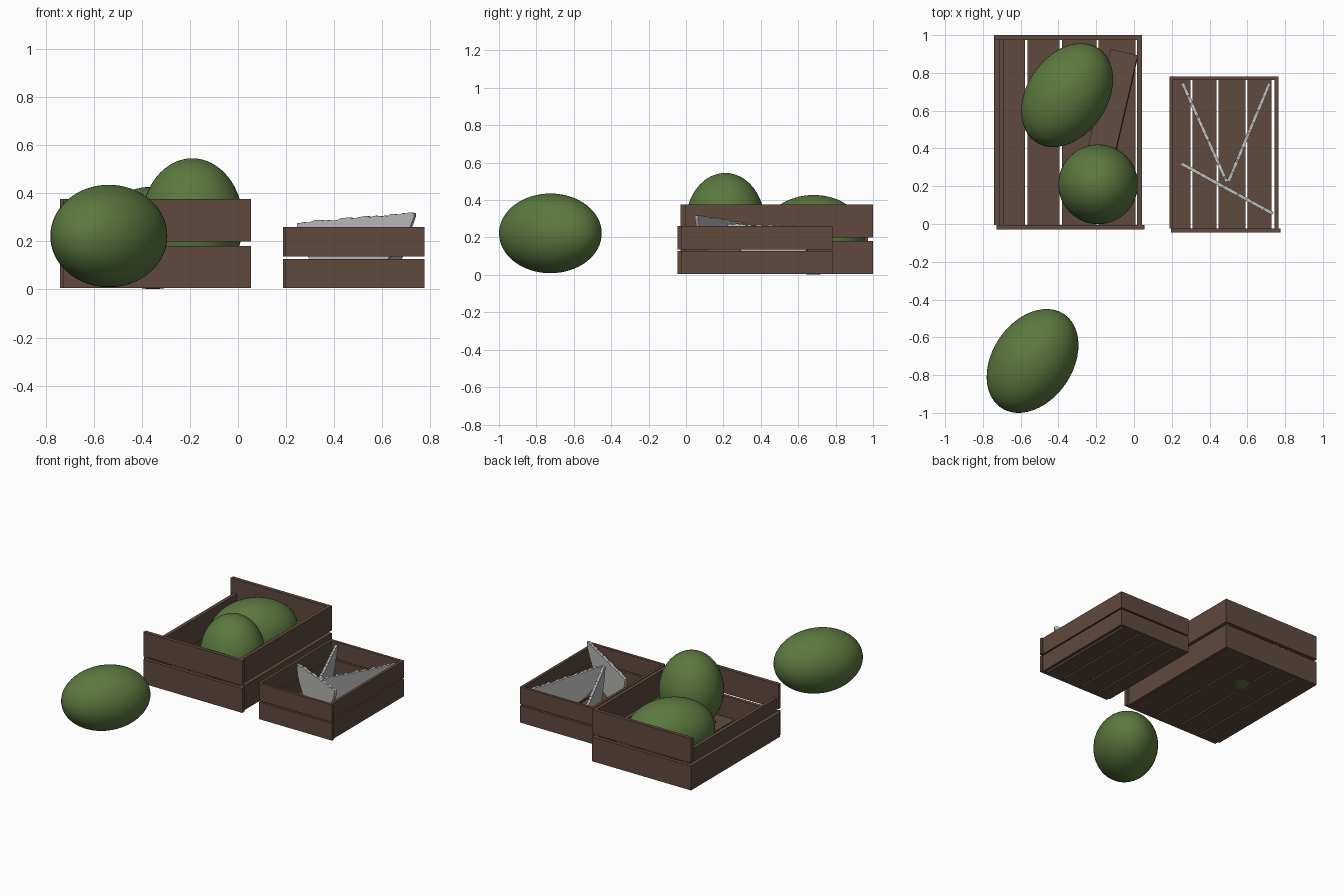
import bpy
import bmesh
import math
import random
from mathutils import Vector

random.seed(4)
default = bpy.data.objects.get("Cube")
if default:
    bpy.data.objects.remove(default)


def material(name, rgb):
    m = bpy.data.materials.new(name)
    m.use_nodes = True
    m.diffuse_color = (*rgb, 1)
    m.node_tree.nodes["Principled BSDF"].inputs["Base Color"].default_value = (*rgb, 1)
    return m


WOOD = material("brown wood", (0.115, 0.068, 0.048))
GREEN = material("melon green", (0.105, 0.19, 0.05))
GREY = material("pale grey", (0.5, 0.5, 0.49))


def add_object(name, bm, mat):
    bmesh.ops.recalc_face_normals(bm, faces=bm.faces)
    mesh = bpy.data.meshes.new(name)
    bm.to_mesh(mesh)
    bm.free()
    mesh.materials.append(mat)
    ob = bpy.data.objects.new(name, mesh)
    bpy.context.collection.objects.link(ob)
    return ob


def plank(name, xs, ys, zs, rotation=(0, 0, 0)):
    """Box spanning the three ranges, turned about its own centre."""
    spans = (xs, ys, zs)
    bm = bmesh.new()
    bmesh.ops.create_cube(bm, size=1)
    bmesh.ops.scale(bm, vec=[b - a for a, b in spans], verts=bm.verts)
    ob = add_object(name, bm, WOOD)
    ob.location = [(a + b) / 2 for a, b in spans]
    ob.rotation_euler = rotation
    return ob


def crate(name, x, y, rows, t, cuts, slip=0):
    """Slatted crate: plank rows on four sides and floor boards between cuts."""
    x0, x1 = x
    y0, y1 = y
    inner_y = (y0 + t, y1 - t)
    for level, row in zip(("lower", "upper"), rows):
        plank(f"{name}_front_{level}", (x0 + t / 2, x1), (y0, y0 + t), row)
        plank(f"{name}_back_{level}", (x0, x1 - t / 2), (y1 - t, y1), row)
        plank(f"{name}_left_{level}", (x1 - 1.5 * t, x1 - t / 2), inner_y, row)
        # The upper board of one side may have slipped down inside the lower one
        drop = slip if level == "upper" else 0
        shift = t if drop else 0
        plank(f"{name}_right_{level}", (x0 + shift, x0 + t + shift), inner_y,
              (row[0] - drop, row[1] - drop))
    for i, (a, b) in enumerate(zip(cuts, cuts[1:])):
        plank(f"{name}_floor_{i + 1}", (a + 0.006, b - 0.006), inner_y,
              (rows[0][0], rows[0][0] + t))


def melon(name, location, radii, turn=0):
    bm = bmesh.new()
    bmesh.ops.create_uvsphere(bm, u_segments=48, v_segments=32, radius=1)
    bmesh.ops.scale(bm, vec=radii, verts=bm.verts)
    for f in bm.faces:
        f.smooth = True
    ob = add_object(name, bm, GREEN)
    ob.location = location
    ob.rotation_euler.z = turn


def shard(name, start, end, low, bulge, steps=40):
    """Thin upright sheet with a ragged top and a curved lower edge."""
    a, b = Vector(start), Vector(end)
    bm = bmesh.new()
    columns = []
    for i in range(steps + 1):
        t = i / steps
        top = a.lerp(b, t)
        top.z += random.uniform(-0.006, 0.004)
        depth = math.sin(math.pi * t ** bulge) ** 0.7 if 0 < t < 1 else 0
        bottom = top.copy()
        bottom.z = top.z - 0.015 - depth * (top.z - low - 0.015)
        columns.append((bm.verts.new(top), bm.verts.new(bottom)))
    for (t0, b0), (t1, b1) in zip(columns, columns[1:]):
        bm.faces.new((t0, b0, b1, t1))
    ob = add_object(name, bm, GREY)
    mod = ob.modifiers.new("thickness", "SOLIDIFY")
    mod.thickness = 0.018
    mod.offset = 0


# Crates
crate("large_crate", (-0.74, 0.055), (-0.03, 1.0), ((0.006, 0.18), (0.2, 0.375)),
      0.026, (-0.725, -0.57, -0.388, -0.193, 0.014), slip=0.1)
crate("small_crate", (0.187, 0.775), (-0.045, 0.782), ((0.006, 0.127), (0.137, 0.26)),
      0.02, (0.2, 0.305, 0.442, 0.595, 0.735))

# Loose board lying across the large crate's floor
plank("loose_board", (-0.22, -0.07), (0.08, 0.92), (0.045, 0.065),
      (0, math.radians(-12), math.radians(-13)))

# Melons
LONG = (0.213, 0.299, 0.213)
TURN = math.radians(-34)
melon("ground_melon", (-0.537, -0.725, 0.222), LONG, TURN)
melon("lying_melon", (-0.354, 0.682, 0.214), LONG, TURN)
melon("upright_melon", (-0.19, 0.21, 0.28), (0.211, 0.211, 0.265))

# Pale sheets standing in the small crate
shard("front_sheet", (0.25, 0.32, 0.28), (0.735, 0.055, 0.318), 0.04, 0.8)
shard("back_right_sheet", (0.257, 0.745, 0.255), (0.49, 0.225, 0.275), 0.04, 1.2)
shard("back_left_sheet", (0.717, 0.745, 0.24), (0.5, 0.225, 0.275), 0.05, 1.2)
